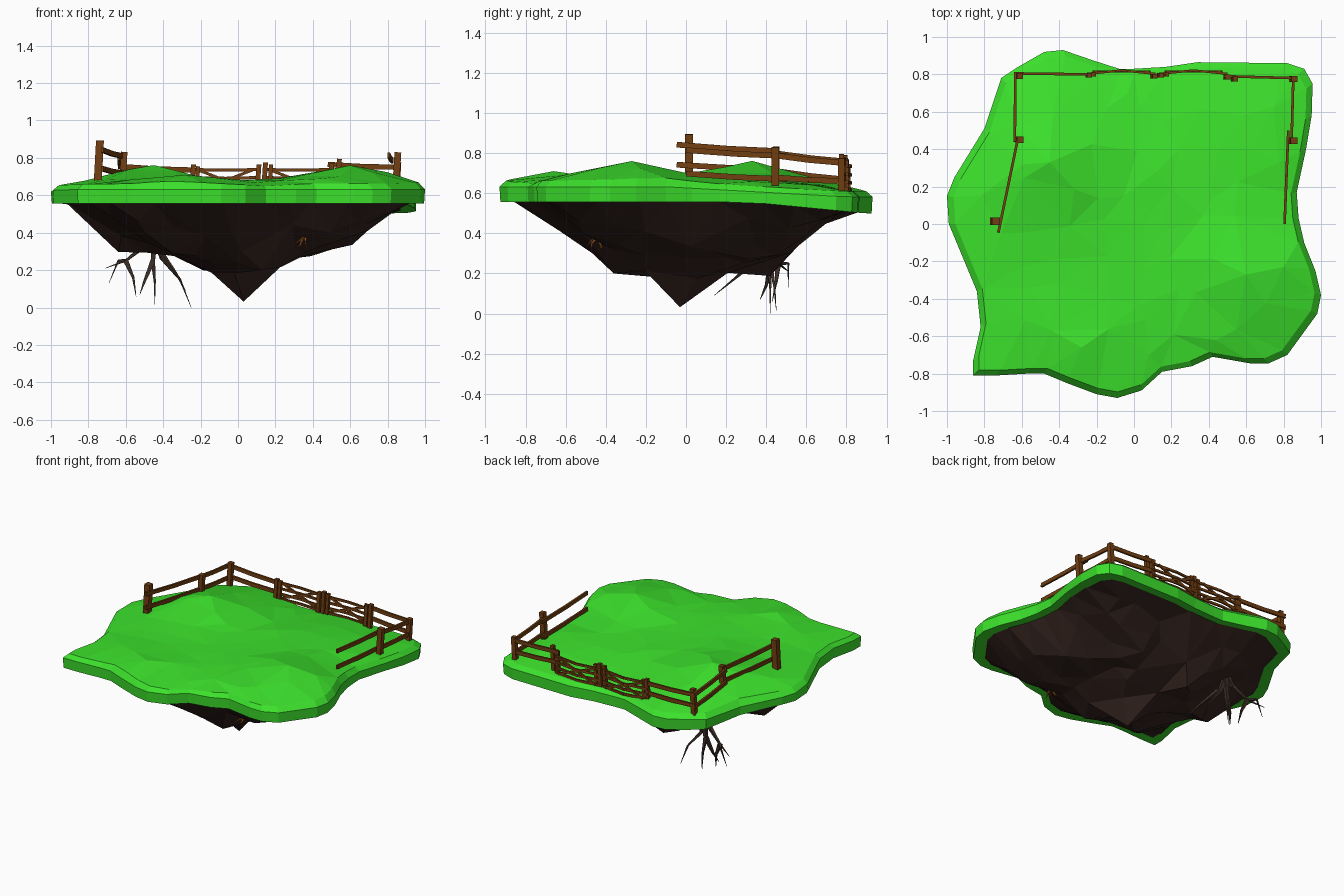
import bpy, bmesh, math, random
from mathutils import Vector
from mathutils.geometry import delaunay_2d_cdt

if "Cube" in bpy.data.objects:
    bpy.data.objects.remove(bpy.data.objects["Cube"])

random.seed(4)


def material(name, color):
    m = bpy.data.materials.new(name)
    m.diffuse_color = (*color, 1)
    m.use_nodes = True
    m.node_tree.nodes["Principled BSDF"].inputs["Base Color"].default_value = m.diffuse_color
    return m


GRASS = material("grass_green", (0.045, 0.75, 0.025))
DIRT = material("dark_earth", (0.036, 0.018, 0.014))
ROOT = material("root_bark", (0.045, 0.027, 0.02))
TWIG = material("twig_brown", (0.25, 0.08, 0.012))
WOOD = material("fence_wood", (0.17, 0.05, 0.006))

# Island outline seen from above, counter-clockwise
OUTLINE = [Vector(p) for p in (
    (-.86, -.81), (-.74, -.81), (-.57, -.80), (-.48, -.80), (-.36, -.85), (-.20, -.91),
    (-.09, -.93), (.04, -.89), (.15, -.79), (.31, -.76), (.42, -.71), (.62, -.745),
    (.72, -.745), (.82, -.70), (.98, -.48), (1.0, -.38), (.97, -.25), (.91, -.10),
    (.88, .03), (.87, .17), (.92, .40), (.95, .58), (.955, .75), (.91, .83), (.82, .86),
    (.34, .865), (.17, .84), (0, .83), (-.08, .83), (-.22, .875), (-.38, .93), (-.48, .92),
    (-.62, .84), (-.71, .78), (-.80, .51), (-.96, .25), (-1.0, .15), (-.99, 0),
    (-.84, -.36), (-.82, -.55), (-.86, -.73))]


def fraction(x, y):
    """0 at the centre, 1 on the outline."""
    p = Vector((x, y))
    for a, b in zip(OUTLINE, OUTLINE[1:] + OUTLINE[:1]):
        if a.cross(p) >= 0 and p.cross(b) >= 0:
            return p.cross(b - a) / a.cross(b)
    return 0


def bumps(x, y, items):
    return sum(h * math.exp(-((x - cx) ** 2 + (y - cy) ** 2) / (w * w)) for cx, cy, h, w in items)


def clamp(v):
    return max(0, min(1, v))


def bottom(y):
    return .557 - .058 * clamp((y - .3) / .6)


def rim(y):
    return .632 - .05 * clamp((y + .1) / .9)


HILLS = [(-.45, .33, .105, .28), (.6, -.27, .08, .26), (.08, -.7, -.015, .15),
         (-.28, -.66, .03, .22), (.12, .28, .02, .18), (.45, .4, .015, .25)]
LUMPS = [(.03, -.03, -.115, .10), (-.11, .42, -.14, .17), (.13, -.36, -.13, .14),
         (-.64, 0, -.085, .14), (.61, .02, -.08, .17), (.3, .45, -.04, .15), (-.35, -.4, -.03, .15)]
KNOTS = [(0, .13), (.25, .235), (.5, .335), (.7, .42), (.93, .56)]


def grass_z(x, y):
    s = fraction(x, y)
    return rim(y) + .02 + min(.028, (1 - s) * .2) + bumps(x, y, HILLS)


def dirt_z(x, y):
    s = fraction(x, y)
    if s > .92:
        return bottom(y) + .005
    for (a, za), (b, zb) in zip(KNOTS, KNOTS[1:]):
        if s <= b:
            z = za + (zb - za) * (s - a) / (b - a)
            break
    rough = .018 if s > .15 else 0
    return max(.02, z + bumps(x, y, LUMPS) + random.uniform(-rough, rough))


def sheet(scale, height, spacing, peaks):
    """Low-poly triangulated sheet filling the outline."""
    pts = [p * scale for p in OUTLINE]
    n = len(pts)
    pts += [Vector(p[:2]) for p in peaks]
    k = int(1 / spacing) + 1
    for i in range(-k, k + 1):
        for j in range(-k, k + 1):
            p = Vector((i + random.uniform(-.33, .33), j + random.uniform(-.33, .33))) * spacing
            if fraction(*p) < scale - .1 and all((p - Vector(q[:2])).length > spacing * .6 for q in peaks):
                pts.append(p)
    res = delaunay_2d_cdt(pts, [], [list(range(n))], 1, 1e-5)
    bm = bmesh.new()
    vs = [bm.verts.new((p.x, p.y, height(p.x, p.y))) for p in res[0]]
    for f in res[2]:
        bm.faces.new([vs[i] for i in f])
    return bm


def finish(bm, name, mat):
    bmesh.ops.recalc_face_normals(bm, faces=bm.faces[:])
    me = bpy.data.meshes.new(name)
    bm.to_mesh(me)
    bm.free()
    me.materials.append(mat)
    ob = bpy.data.objects.new(name, me)
    bpy.context.collection.objects.link(ob)
    return ob


# Grass slab: hilly top, bevelled shoulder, vertical side, underside lip
bm = sheet(.965, grass_z, .19, HILLS)
current = .965
for scale, level in ((1.0, rim), (.995, bottom), (.91, bottom)):
    edges = [e for e in bm.edges if e.is_boundary]
    new = bmesh.ops.extrude_edge_only(bm, edges=edges)["geom"]
    for v in new:
        if isinstance(v, bmesh.types.BMVert):
            v.co.x *= scale / current
            v.co.y *= scale / current
            v.co.z = level(v.co.y)
    current = scale
finish(bm, "grass_top", GRASS)

# Hanging rock of earth
finish(sheet(.93, dirt_z, .17, LUMPS), "earth_underside", DIRT)


def beam(bm, p, q, w, d, taper=1.0):
    """Square bar from p to q: w across, d in the other direction."""
    p, q = Vector(p), Vector(q)
    axis = (q - p).normalized()
    ref = Vector((0, 0, 1)) if abs(axis.z) < .8 else Vector((0, 1, 0))
    side = axis.cross(ref).normalized()
    up = side.cross(axis)
    rings = []
    for c, t in ((p, 1), (q, taper)):
        rings.append([bm.verts.new(c + side * a * w * t / 2 + up * b * d * t / 2)
                      for a, b in ((-1, -1), (1, -1), (1, 1), (-1, 1))])
    a, b = rings
    bm.faces.new(a[::-1])
    bm.faces.new(b)
    for i in range(4):
        bm.faces.new((a[i], a[(i + 1) % 4], b[(i + 1) % 4], b[i]))


def bars(name, items, mat=WOOD):
    bm = bmesh.new()
    for item in items:
        beam(bm, *item)
    finish(bm, name, mat)


# Fence posts: x, y, bottom, top, thickness
POSTS = [(-.75, .015, .67, .893, .042), (-.62, .45, .64, .832, .034), (-.622, .79, .59, .79, .032),
         (.845, .775, .58, .775, .032), (.843, .445, .64, .83, .036),
         (-.25, .795, .59, .765, .026), (-.225, .80, .59, .755, .022),
         (.10, .79, .59, .765, .026), (.135, .795, .59, .775, .026), (.165, .80, .59, .765, .022),
         (.49, .785, .59, .77, .026), (.53, .775, .59, .795, .026)]
bars("fence_posts", [((x, y, a), (x + .012, y, b), t, t) for x, y, a, b, t in POSTS])


# Plain rail runs: start, end, then (start height, end height) for each rail
def rails(name, a, b, heights):
    items = []
    for z0, z1 in heights:
        m = ((a[0] + b[0]) / 2, (a[1] + b[1]) / 2, (z0 + z1) / 2 - .004)
        items += [((*a, z0), m, .014, .028), (m, (*b, z1), .014, .028)]
    bars(name, items)


rails("left_front_rails", (-.725, -.045), (-.62, .46), ((.842, .81), (.742, .72)))
rails("left_back_rails", (-.637, .44), (-.635, .81), ((.80, .757), (.712, .667)))
rails("back_left_rails", (-.64, .805), (-.24, .80), ((.755, .735), (.675, .665)))
rails("back_right_rails", (.48, .79), (.86, .78), ((.765, .75), (.69, .667)))
rails("right_back_rails", (.852, .79), (.842, .43), ((.75, .79), (.66, .68)))
rails("right_front_rails", (.805, 0), (.825, .50), ((.815, .785), (.698, .67)))

# Two gates with slats and crossed braces
for name, x0, x1 in (("left_gate", -.25, .115), ("right_gate", .135, .50)):
    y, xm = .815, (x0 + x1) / 2
    items = []
    for z in (.62, .655, .695, .738):
        middle = (xm, y + .006, z - .004)
        items += [((x0, y - .012, z), middle, .012, .016), (middle, (x1, y - .012, z), .012, .016)]
    items += [((x0 + .03, y, .62), (x1 - .03, y, .738), .012, .015),
              ((x0 + .03, y, .738), (x1 - .03, y, .62), .012, .015)]
    bars(name, items)


# Hanging roots: each path tapers towards its tip
def roots(name, paths, size, mat):
    items = []
    for start, path in paths:
        n = len(path) - 1
        for i in range(n):
            w = size * start * (1 - i / n)
            items.append((path[i], path[i + 1], w, w, max(.15, (n - i - 1) / (n - i))))
    bars(name, items, mat)


roots("outer_roots", [
    (1, [(-.44, .42, .42), (-.50, .43, .33), (-.60, .46, .25), (-.71, .51, .21)]),
    (.8, [(-.60, .46, .25), (-.56, .45, .16), (-.545, .43, .06)]),
    (.6, [(-.60, .46, .25), (-.64, .51, .25), (-.69, .51, .13)])], .034, ROOT)
roots("inner_roots", [
    (1, [(-.44, .42, .42), (-.455, .42, .25), (-.445, .44, .14), (-.445, .45, .015)]),
    (.8, [(-.455, .42, .25), (-.50, .40, .14), (-.525, .37, .07)]),
    (1, [(-.44, .42, .37), (-.41, .40, .27), (-.31, .42, .15), (-.25, .42, 0)]),
    (.6, [(-.41, .38, .29), (-.33, .25, .18), (-.28, .14, .09)])], .034, ROOT)
roots("small_front_roots", [
    (1, [(.40, -.40, .40), (.35, -.46, .375), (.29, -.50, .33)]),
    (.8, [(.36, -.44, .385), (.36, -.47, .35), (.37, -.47, .31)]),
    (.8, [(.35, -.44, .38), (.33, -.42, .33), (.31, -.44, .32)])], .02, TWIG)
